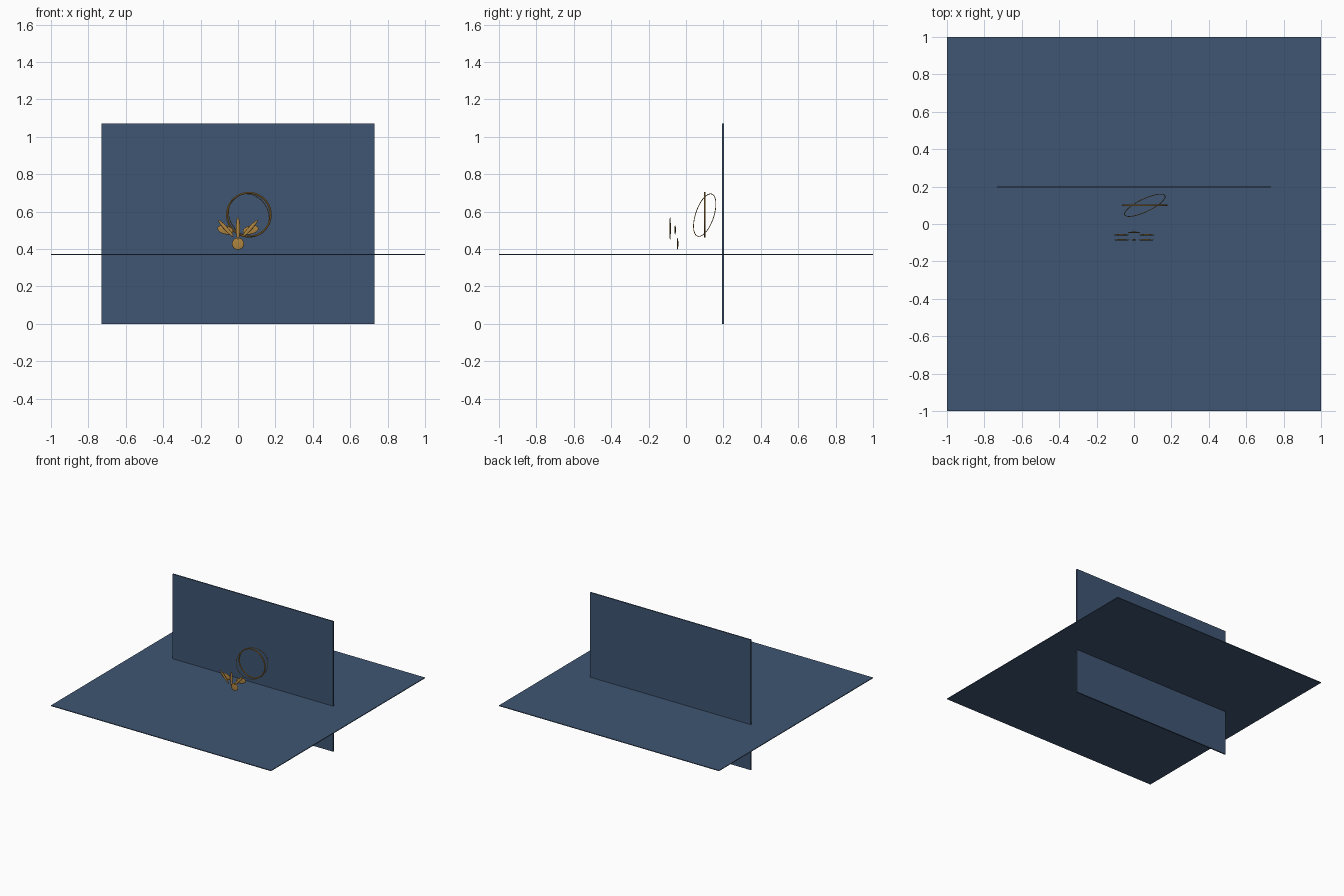
import bpy, math
from mathutils import Vector

if "Cube" in bpy.data.objects:
    bpy.data.objects.remove(bpy.data.objects["Cube"])


def material(name, rgb):
    m = bpy.data.materials.new(name)
    m.diffuse_color = (*rgb, 1)
    m.use_nodes = True
    m.node_tree.nodes["Principled BSDF"].inputs["Base Color"].default_value = m.diffuse_color
    return m


blue = material("slate blue", (0.05, 0.092, 0.17))
gold = material("antique gold", (0.42, 0.23, 0.05))


def finish(name, mat, smooth=False):
    ob = bpy.context.object
    ob.name = name
    ob.data.materials.append(mat)
    if smooth:
        bpy.ops.object.shade_smooth_by_angle()
    return ob


def slab(name, loc, size):
    bpy.ops.mesh.primitive_cube_add(size=1, location=loc)
    bpy.context.object.scale = size
    return finish(name, blue)


def ring(name, loc, normal, radius, tube):
    rot = Vector(normal).to_track_quat('Z', 'Y').to_euler()
    bpy.ops.mesh.primitive_torus_add(location=loc, rotation=rot, major_radius=radius,
                                     minor_radius=tube, major_segments=64, minor_segments=10)
    return finish(name, gold, True)


def petal(name, loc, half_width, half_height, lean):
    # thin lens-shaped leaf, leaning sideways in the vertical plane
    bpy.ops.mesh.primitive_uv_sphere_add(segments=20, ring_count=12, radius=1, location=loc,
                                         rotation=(0, math.radians(lean), 0))
    bpy.context.object.scale = (half_width, 0.004, half_height)
    return finish(name, gold, True)


# Crossing panels
slab("floor_panel", (0, 0, 0.371), (2, 2, 0.006))
slab("back_panel", (0, 0.198, 0.535), (1.46, 0.01, 1.07))

# Upright ring and the finer tilted ring inside it
ring("upright_ring", (0.058, 0.1, 0.583), (0, 1, 0), 0.117, 0.005)
ring("tilted_ring", (0.058, 0.1, 0.581), (-0.41, 0.866, -0.29), 0.119, 0.002)

# Flower: tall petals in front, broad side leaves, round bud
petal("centre_petal", (0, -0.085, 0.51), 0.011, 0.06, 0)
for side, label in ((-1, "left"), (1, "right")):
    petal(label + "_petal", (side * 0.065, -0.085, 0.51), 0.01, 0.06, side * 42)
    petal(label + "_leaf", (side * 0.068, -0.058, 0.502), 0.023, 0.043, side * 76)
petal("bud", (0, -0.045, 0.428), 0.032, 0.032, 0)
